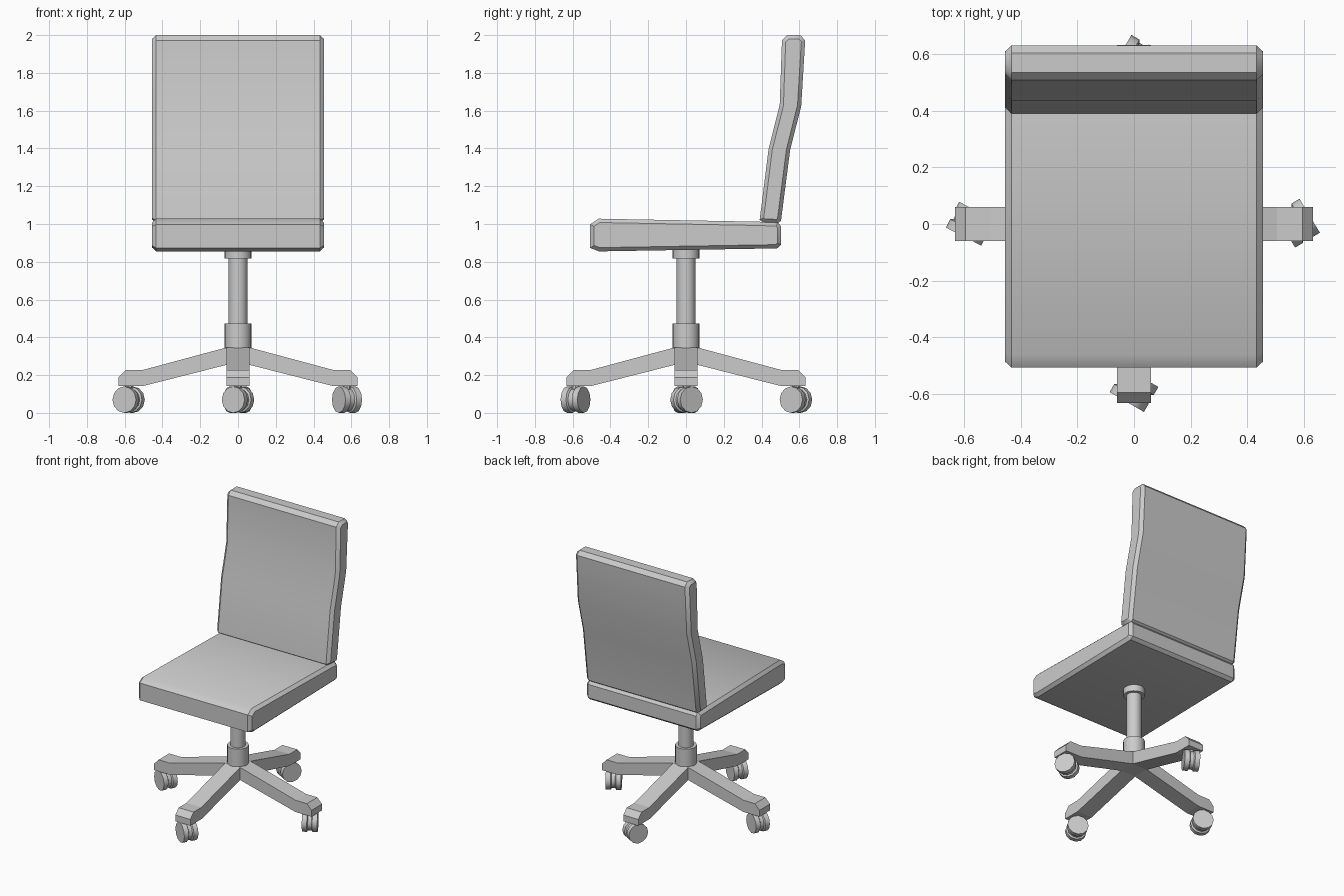
import bpy, bmesh
from math import radians, pi, cos, sin
from mathutils import Matrix

if "Cube" in bpy.data.objects:
    bpy.data.objects.remove(bpy.data.objects["Cube"])


def finish(name, bm, angle=35):
    bmesh.ops.recalc_face_normals(bm, faces=bm.faces)
    me = bpy.data.meshes.new(name)
    bm.to_mesh(me)
    bm.free()
    for p in me.polygons:
        p.use_smooth = True
    me.set_sharp_from_angle(angle=radians(angle))
    ob = bpy.data.objects.new(name, me)
    bpy.context.collection.objects.link(ob)
    return ob


def prism(profile, half):
    """Extrude a (y, z) profile along x from -half to half; return bmesh and end caps."""
    bm = bmesh.new()
    a = [bm.verts.new((-half, y, z)) for y, z in profile]
    b = [bm.verts.new((half, y, z)) for y, z in profile]
    caps = [bm.faces.new(a), bm.faces.new(b[::-1])]
    n = len(profile)
    for i in range(n):
        j = (i + 1) % n
        bm.faces.new((a[i], b[i], b[j], a[j]))
    bmesh.ops.recalc_face_normals(bm, faces=bm.faces)
    return bm, caps


def cushion(name, profile, bevel, half=0.455, depth=0.022):
    bm, caps = prism(profile, half - depth)
    bm.normal_update()
    bmesh.ops.inset_individual(bm, faces=caps, thickness=bevel, depth=depth,
                               use_even_offset=True)
    return finish(name, bm)


def lathe(name, profile, sides, matrix=Matrix(), angle=35):
    """Revolve (radius, height) points about z, closing both ends."""
    bm = bmesh.new()
    rings = [[bm.verts.new((r * cos(2 * pi * i / sides), r * sin(2 * pi * i / sides), h))
              for i in range(sides)] for r, h in profile]
    for lo, hi in zip(rings, rings[1:]):
        for i in range(sides):
            j = (i + 1) % sides
            bm.faces.new((lo[i], lo[j], hi[j], hi[i]))
    bm.faces.new(rings[0][::-1])
    bm.faces.new(rings[-1])
    bm.transform(matrix)
    return finish(name, bm, angle)


# Seat and backrest cushions
cushion("seat", [(-0.507, 0.873), (-0.507, 0.998), (-0.462, 1.028), (0.39, 1.012),
                 (0.487, 1.008), (0.504, 0.987), (0.504, 0.89), (0.482, 0.871),
                 (-0.46, 0.855)], 0.02)
cushion("backrest", [(0.39, 1.022), (0.437, 1.395), (0.496, 1.63), (0.508, 1.972),
                     (0.535, 2.0), (0.605, 2.0), (0.631, 1.972), (0.61, 1.625),
                     (0.551, 1.39), (0.503, 1.017), (0.485, 1.004), (0.41, 1.008)], 0.02)

# Gas column, collar under the seat and hub
lathe("column", [(0.05, 0.45), (0.05, 0.83)], 24)
lathe("seat_collar", [(0.071, 0.817), (0.071, 0.87)], 24)
lathe("hub", [(0.071, 0.335), (0.071, 0.473)], 24)

# Four legs in a cross, each drawn along +y then turned
leg = [(0, 0.347), (0.058, 0.347), (0.505, 0.227), (0.595, 0.227), (0.632, 0.188),
       (0.632, 0.142), (0.503, 0.142), (0.058, 0.255), (0, 0.255)]
for k, side in enumerate(("back", "left", "front", "right")):
    bm, _ = prism(leg, 0.06)
    bm.transform(Matrix.Rotation(k * pi / 2, 4, 'Z'))
    finish(side + "_leg", bm, 10)

# Twin-wheel castors, each swivelled differently (axle angle in degrees)
wheel = [(0.07, -0.051), (0.07, -0.018), (0.06, -0.012),
         (0.06, 0.012), (0.07, 0.018), (0.07, 0.051)]
for side, x, y, axle in (("left", -0.579, 0.001, 63), ("right", 0.577, 0.003, 31),
                         ("front", 0, -0.585, 60), ("back", 0, 0.582, -30)):
    m = (Matrix.Translation((x, y, 0.07)) @ Matrix.Rotation(radians(axle), 4, 'Z')
         @ Matrix.Rotation(pi / 2, 4, 'Y'))
    lathe(side + "_castor", wheel, 12, m)
    lathe(side + "_castor_stem", [(0.02, 0.07), (0.02, 0.16)], 8, Matrix.Translation((x, y, 0)))
